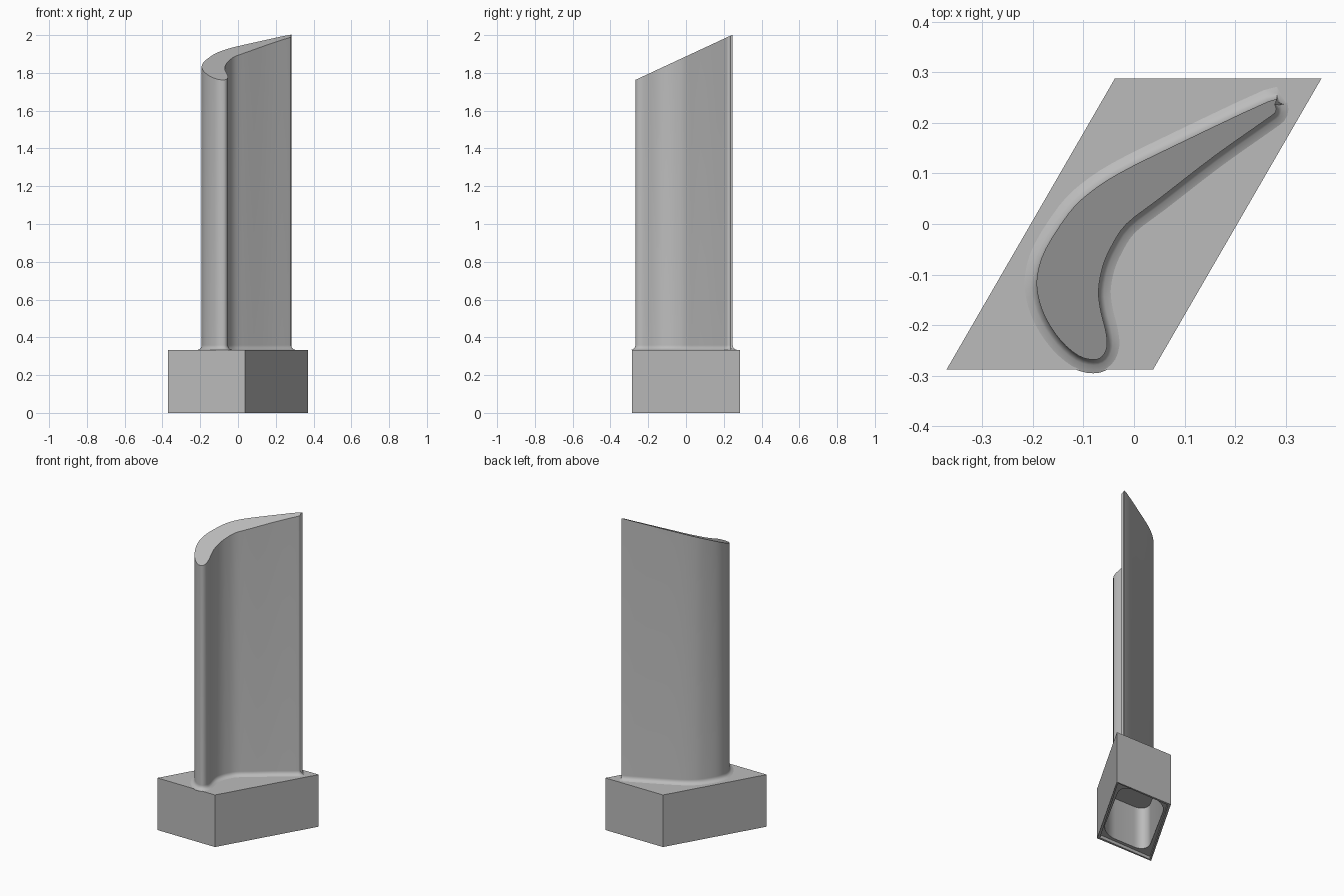
import bpy, bmesh
from mathutils import Vector

if "Cube" in bpy.data.objects:
    bpy.data.objects.remove(bpy.data.objects["Cube"])

metal = bpy.data.materials.new("grey metal")
metal.use_nodes = True
metal.diffuse_color = (0.5, 0.5, 0.5, 1)
metal.node_tree.nodes["Principled BSDF"].inputs["Base Color"].default_value = (0.5, 0.5, 0.5, 1)

BASE_TOP = 0.333
FILLET = 0.027


def finish(name, bm):
    bmesh.ops.recalc_face_normals(bm, faces=bm.faces[:])
    mesh = bpy.data.meshes.new(name)
    bm.to_mesh(mesh)
    bm.free()
    mesh.materials.append(metal)
    obj = bpy.data.objects.new(name, mesh)
    bpy.context.collection.objects.link(obj)
    return obj


def smooth(obj):
    bpy.ops.object.select_all(action='DESELECT')
    obj.select_set(True)
    bpy.context.view_layer.objects.active = obj
    bpy.ops.object.shade_smooth_by_angle(angle=0.6)


def prism(points, z0, z1):
    bm = bmesh.new()
    face = bm.faces.new([bm.verts.new((x, y, z0)) for x, y in points])
    top = bmesh.ops.extrude_face_region(bm, geom=[face], use_keep_orig=True)["geom"]
    for v in top:
        if isinstance(v, bmesh.types.BMVert):
            v.co.z = z1
    bmesh.ops.recalc_face_normals(bm, faces=bm.faces[:])
    return bm


def spline(points, steps):
    """Closed smooth curve through the points."""
    out, n = [], len(points)
    for i in range(n):
        a, b, c, d = (Vector(points[(i + k) % n]) for k in (-1, 0, 1, 2))
        for s in range(steps):
            t = s / steps
            out.append(0.5 * (2 * b + (c - a) * t + (2 * a - 5 * b + 4 * c - d) * t * t
                              + (3 * b - a - 3 * c + d) * t ** 3))
    return out


# Root block: slanted prism with a shallow recess underneath
plan = [(-0.37, -0.287), (0.038, -0.287), (0.37, 0.287), (-0.038, 0.287)]
bm = prism(plan, 0, BASE_TOP)
bottom = min(bm.faces, key=lambda f: f.calc_center_median().z)
bmesh.ops.inset_region(bm, faces=[bottom], thickness=0.018)
rim = bmesh.ops.extrude_face_region(bm, geom=[bottom])["geom"]
bmesh.ops.translate(bm, vec=(0, 0, 0.02), verts=[g for g in rim if isinstance(g, bmesh.types.BMVert)])
if bottom.is_valid:
    bmesh.ops.delete(bm, geom=[bottom], context='FACES_ONLY')
block = finish("root_block", bm)

# Rounded pocket cut into the underside
bm = prism([(x * 0.84, y * 0.88) for x, y in plan], -0.1, 0.29)
upright = [e for e in bm.edges if abs(e.verts[0].co.z - e.verts[1].co.z) > 0.1]
bmesh.ops.bevel(bm, geom=upright, offset=0.1, segments=8, profile=0.5, affect='EDGES')
cutter = finish("pocket_cutter", bm)
cutter.hide_render = True
cut = block.modifiers.new("pocket", 'BOOLEAN')
cut.operation = 'DIFFERENCE'
cut.object = cutter
cut.solver = 'EXACT'
bpy.context.view_layer.objects.active = block
bpy.ops.object.modifier_apply(modifier=cut.name)
bpy.data.objects.remove(cutter)
smooth(block)

# Airfoil outline, clockwise from the trailing edge
outline = spline([
    (0.265, 0.242), (0.278, 0.236), (0.28, 0.222), (0.262, 0.207), (0.16, 0.135),
    (0.05, 0.05), (-0.015, 0), (-0.045, -0.045), (-0.062, -0.085), (-0.07, -0.13),
    (-0.066, -0.17), (-0.056, -0.21), (-0.053, -0.24), (-0.062, -0.261), (-0.08, -0.268),
    (-0.11, -0.26), (-0.145, -0.23), (-0.175, -0.185), (-0.19, -0.14), (-0.191, -0.1),
    (-0.175, -0.05), (-0.13, 0.02), (-0.09, 0.06), (-0.03, 0.1), (0.08, 0.155)], 3)


def offset(points, dist):
    out, n = [], len(points)
    for i, p in enumerate(points):
        t = (points[(i + 1) % n] - points[i - 1]).normalized()
        out.append(p + Vector((-t.y, t.x)) * dist)
    return out


# Blade: fillet rings, straight span, slanted flat tip
bm = bmesh.new()
rings = []
for k in range(6):
    u = k / 5
    flare = FILLET * (1 - (1 - (1 - u) ** 2) ** 0.5)
    rings.append([bm.verts.new((p.x, p.y, BASE_TOP - 0.001 + FILLET * u))
                  for p in offset(outline, flare)])
rings.append([bm.verts.new((p.x, p.y, 2 - (0.242 - p.y) * 0.465)) for p in outline])
for low, high in zip(rings, rings[1:]):
    for i in range(len(low)):
        bm.faces.new((low[i - 1], low[i], high[i], high[i - 1]))
bm.faces.new(rings[-1])
smooth(finish("airfoil_blade", bm))
